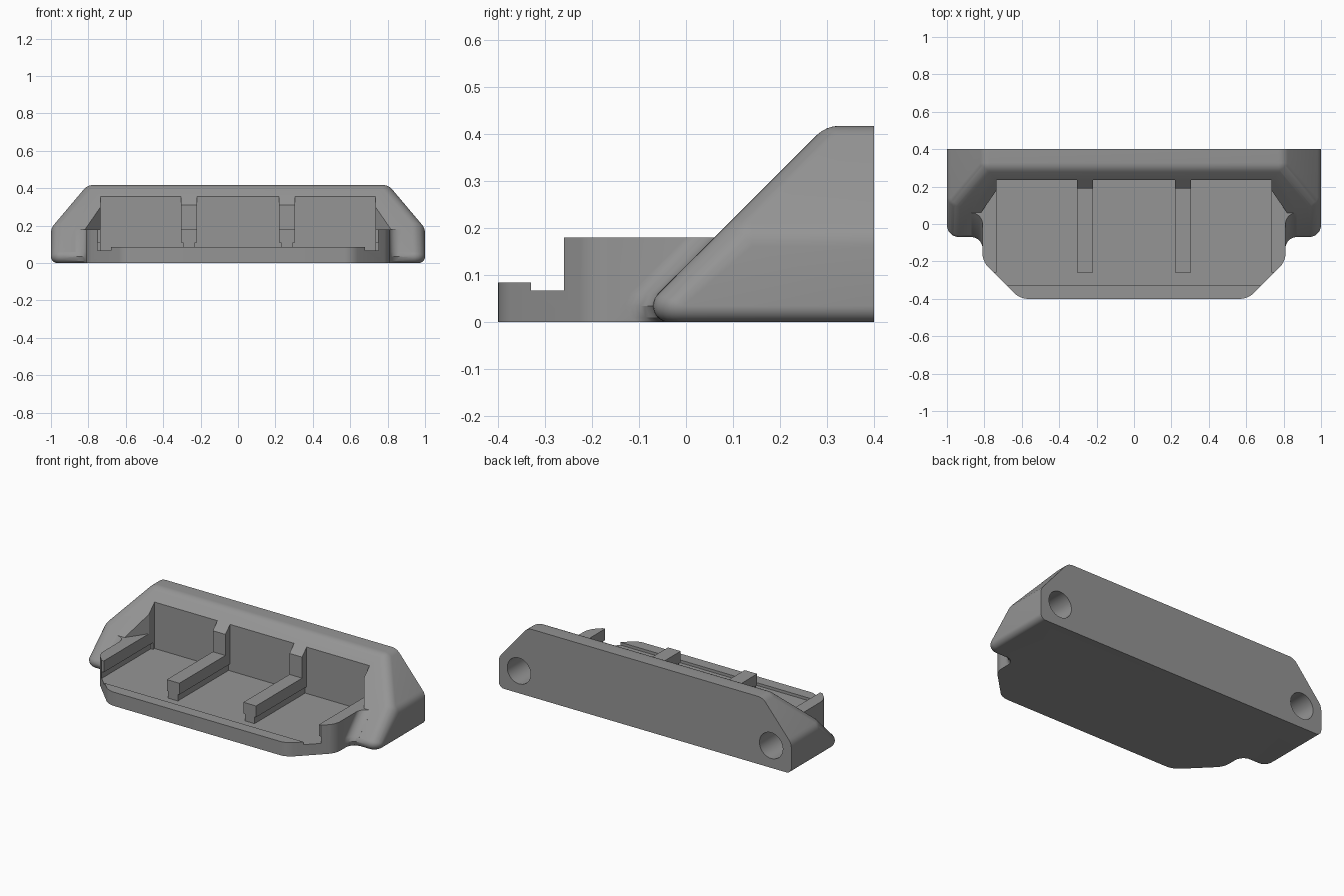
import bpy, bmesh, math
from mathutils import Matrix

if "Cube" in bpy.data.objects:
    bpy.data.objects.remove(bpy.data.objects["Cube"])

grey = bpy.data.materials.new("mid grey")
grey.diffuse_color = (0.30, 0.30, 0.30, 1)
grey.use_nodes = True
grey.node_tree.nodes["Principled BSDF"].inputs["Base Color"].default_value = grey.diffuse_color


def add(name, bm):
    bmesh.ops.recalc_face_normals(bm, faces=bm.faces)
    me = bpy.data.meshes.new(name)
    bm.to_mesh(me)
    bm.free()
    me.materials.append(grey)
    ob = bpy.data.objects.new(name, me)
    bpy.context.collection.objects.link(ob)
    return ob


def loft(name, rings, bevel=None):
    """Skin a list of equal-length point rings and cap both ends."""
    bm = bmesh.new()
    vs = [[bm.verts.new(p) for p in ring] for ring in rings]
    n = len(vs[0])
    for a, b in zip(vs, vs[1:]):
        for i in range(n):
            j = (i + 1) % n
            bm.faces.new((a[i], a[j], b[j], b[i]))
    bm.faces.new(vs[0])
    bm.faces.new(vs[-1])
    if bevel:  # round the upright front edges
        edges = [e for e in bm.edges
                 if abs(e.verts[0].co.z - e.verts[1].co.z) > 0.01 and e.verts[0].co.y < 0]
        bmesh.ops.bevel(bm, geom=edges, offset=bevel, segments=5, profile=0.5, affect='EDGES')
    return add(name, bm)


def prism_z(name, pts, z0, z1, bevel=None):
    return loft(name, [[(x, y, z) for x, y in pts] for z in (z0, z1)], bevel)


def prism_x(name, pts, x0, x1):
    return loft(name, [[(x, y, z) for y, z in pts] for x in (x0, x1)])


def box(name, x0, x1, y0, y1, z0, z1):
    return prism_z(name, [(x0, y0), (x1, y0), (x1, y1), (x0, y1)], z0, z1)


def combine(target, other, operation):
    mod = target.modifiers.new("combine", 'BOOLEAN')
    mod.operation = operation
    mod.solver = 'EXACT'
    mod.object = other
    bpy.context.view_layer.objects.active = target
    bpy.ops.object.modifier_apply(modifier=mod.name)
    bpy.data.objects.remove(other, do_unlink=True)


# Housing: hull around rounded corners, trimmed flat at the back
corners = [(0.772, 0.327, 0.348, 0.07), (0.93, 0.14, 0.161, 0.07),
           (0.772, 0.6, 0.348, 0.07), (0.93, 0.6, 0.161, 0.07), (0.965, 0.6, 0.035, 0.035)]
for i in range(7):
    a = math.radians(-90 + 15 * i)
    corners.append((0.935 + 0.03 * math.cos(a), -0.005 + 0.03 * math.sin(a), 0.035, 0.035))
bm = bmesh.new()
for side in (-1, 1):
    for x, y, z, r in corners:
        bmesh.ops.create_uvsphere(bm, u_segments=32, v_segments=16, radius=r,
                                  matrix=Matrix.Translation((side * x, y, z)))
bmesh.ops.delete(bm, geom=bm.edges[:], context='EDGES_FACES')
hull = bmesh.ops.convex_hull(bm, input=bm.verts[:])
bmesh.ops.delete(bm, geom=[v for v in bm.verts if not v.link_faces], context='VERTS')
bmesh.ops.bisect_plane(bm, geom=bm.verts[:] + bm.edges[:] + bm.faces[:],
                       plane_co=(0, 0.4, 0), plane_no=(0, 1, 0), clear_outer=True)
bmesh.ops.holes_fill(bm, edges=[e for e in bm.edges if e.is_boundary], sides=0)
bmesh.ops.dissolve_limit(bm, angle_limit=math.radians(0.5), verts=bm.verts[:], edges=bm.edges[:])
body = add("housing", bm)

# Tray block with clipped front corners
tray = prism_z("tray", [(-0.81, 0.3), (-0.81, -0.2), (-0.61, -0.4),
                        (0.61, -0.4), (0.81, -0.2), (0.81, 0.3)], 0, 0.18, 0.04)
combine(body, tray, 'UNION')

# Concave blends between the tray sides and the sloping housing front
for side in (-1, 1):
    rings = []
    for z, s in ((0, -0.045), (0.01, -0.06), (0.035, -0.07), (0.06, -0.06), (0.18, 0.06)):
        pts = []
        for i in range(9):
            a = math.radians(180 - 90 * i / 8)
            pts.append((0.87 + 0.06 * math.cos(a), s - 0.06 + 0.06 * math.sin(a)))
        pts += [(0.87, s + 0.04), (0.79, s + 0.04), (0.79, s - 0.06)]
        rings.append([(side * x, y, z) for x, y in pts])
    combine(body, loft("blend", rings), 'UNION')

# Hollow: front lip, step, main bay, undercut and flared upper opening
for cut in ((-1, 1, -0.5, -0.32, 0.085, 0.6), (-1, 1, -0.33, -0.26, 0.068, 0.6),
            (-0.735, 0.735, -0.30, 0.235, 0.068, 0.6), (-0.75, 0.75, -0.30, 0.22, 0.068, 0.11)):
    combine(body, box("cutter", *cut), 'DIFFERENCE')
flare = [(0.735, 0.235), (0.735, 0.18), (0.825, 0.05), (0.825, -0.5)]
flare += [(-x, y) for x, y in reversed(flare)]
combine(body, prism_z("cutter", flare, 0.18, 0.6), 'DIFFERENCE')

# Round screw holes in the back
for side in (-1, 1):
    bm = bmesh.new()
    bmesh.ops.create_cone(bm, cap_ends=True, segments=40, radius1=0.08, radius2=0.08, depth=0.5,
                          matrix=Matrix.Translation((side * 0.862, 0.42, 0.138))
                          @ Matrix.Rotation(math.pi / 2, 4, 'X'))
    combine(body, add("cutter", bm), 'DIFFERENCE')

# Dividers: overhanging rail with a slanted rear post, on a narrower stem
rail = [(-0.26, 0.11), (-0.26, 0.18), (0.19, 0.18), (0.19, 0.31), (0.236, 0.356), (0.236, 0.11)]
for x in (-0.262, 0.262):
    divider = prism_x("divider", rail, x - 0.043, x + 0.043)
    combine(divider, box("stem", x - 0.033, x + 0.033, -0.26, 0.236, 0.06, 0.115), 'UNION')

# Smooth rounded areas, keep hard edges crisp
for ob in bpy.context.collection.objects:
    ob.select_set(True)
bpy.context.view_layer.objects.active = body
bpy.ops.object.shade_smooth_by_angle(angle=math.radians(25))
